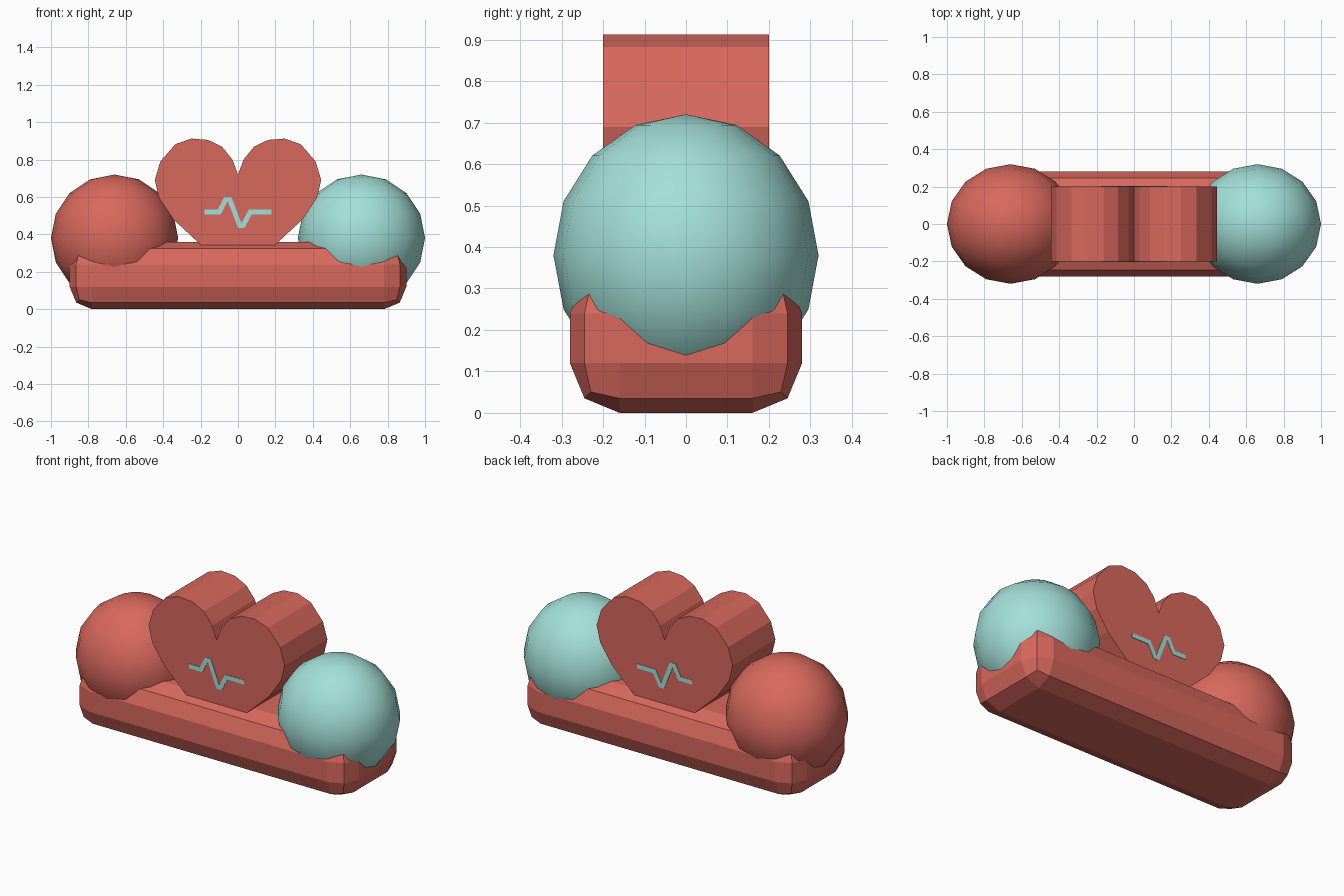
import bpy, bmesh
from mathutils import Vector

if "Cube" in bpy.data.objects:
    bpy.data.objects.remove(bpy.data.objects["Cube"], do_unlink=True)


def material(name, color):
    m = bpy.data.materials.new(name)
    m.use_nodes = True
    m.diffuse_color = color
    m.node_tree.nodes["Principled BSDF"].inputs["Base Color"].default_value = color
    return m


red = material("coral red", (0.69, 0.14, 0.11, 1))
teal = material("pale teal", (0.37, 0.74, 0.69, 1))


def add_object(name, bm, mat):
    bmesh.ops.recalc_face_normals(bm, faces=bm.faces)
    mesh = bpy.data.meshes.new(name)
    bm.to_mesh(mesh)
    bm.free()
    mesh.materials.append(mat)
    obj = bpy.data.objects.new(name, mesh)
    bpy.context.collection.objects.link(obj)
    return obj


def extrude_outline(name, points, half_depth, mat):
    """Solid from a closed x-z outline, centred on y = 0."""
    bm = bmesh.new()
    front = [bm.verts.new((x, -half_depth, z)) for x, z in points]
    back = [bm.verts.new((x, half_depth, z)) for x, z in points]
    bm.faces.new(front)
    bm.faces.new(back[::-1])
    n = len(points)
    for i in range(n):
        j = (i + 1) % n
        bm.faces.new((front[i], back[i], back[j], front[j]))
    return add_object(name, bm, mat)


def strip_outline(path, half_width):
    """Closed outline of a line of even width with mitred corners."""
    pts = [Vector(p) for p in path]
    left, right = [], []
    for i, p in enumerate(pts):
        before = (p - pts[i - 1]).normalized() if i else None
        after = (pts[i + 1] - p).normalized() if i < len(pts) - 1 else None
        before, after = before or after, after or before
        normal = Vector((-before.y, before.x))
        mitre = normal + Vector((-after.y, after.x))
        mitre = mitre.normalized()
        offset = mitre * half_width / mitre.dot(normal)
        left.append(p + offset)
        right.append(p - offset)
    return left + right[::-1]


# Base: block with two-step chamfers on every edge
bm = bmesh.new()
bmesh.ops.create_cube(bm, size=1)
for v in bm.verts:
    v.co = (v.co.x * 1.8, v.co.y * 0.56, v.co.z * 0.36 + 0.18)
base = add_object("base", bm, red)
bevel = base.modifiers.new("chamfer", 'BEVEL')
bevel.width = 0.12
bevel.segments = 2
bevel.limit_method = 'NONE'

# Balls at both ends, slightly flattened front to back
for name, x, mat in (("right_ball", -0.66, red), ("left_ball", 0.66, teal)):
    bm = bmesh.new()
    bmesh.ops.create_uvsphere(bm, u_segments=16, v_segments=8, radius=0.34)
    for v in bm.verts:
        v.co.y *= 0.94
    for f in bm.faces:
        f.smooth = True
    ball = add_object(name, bm, mat)
    ball.location = (x, 0, 0.38)

# Heart: mirrored half outline, tip sunk into the base
half = [(0.03, 0.80), (0.085, 0.868), (0.16, 0.905), (0.25, 0.912),
        (0.335, 0.882), (0.415, 0.79), (0.445, 0.69), (0.422, 0.595),
        (0.345, 0.48), (0.2, 0.345)]
heart_points = ([(0, 0.72)] + half + [(0, 0.17)]
                + [(-x, z) for x, z in reversed(half)])
extrude_outline("heart", heart_points, 0.2, red)

# Pulse line showing on both heart faces
pulse = [(-0.18, 0.52), (-0.1, 0.52), (-0.065, 0.588), (-0.045, 0.588),
         (0.01, 0.447), (0.027, 0.447), (0.065, 0.52), (0.18, 0.52)]
extrude_outline("pulse_line", strip_outline(pulse, 0.013), 0.203, teal)
